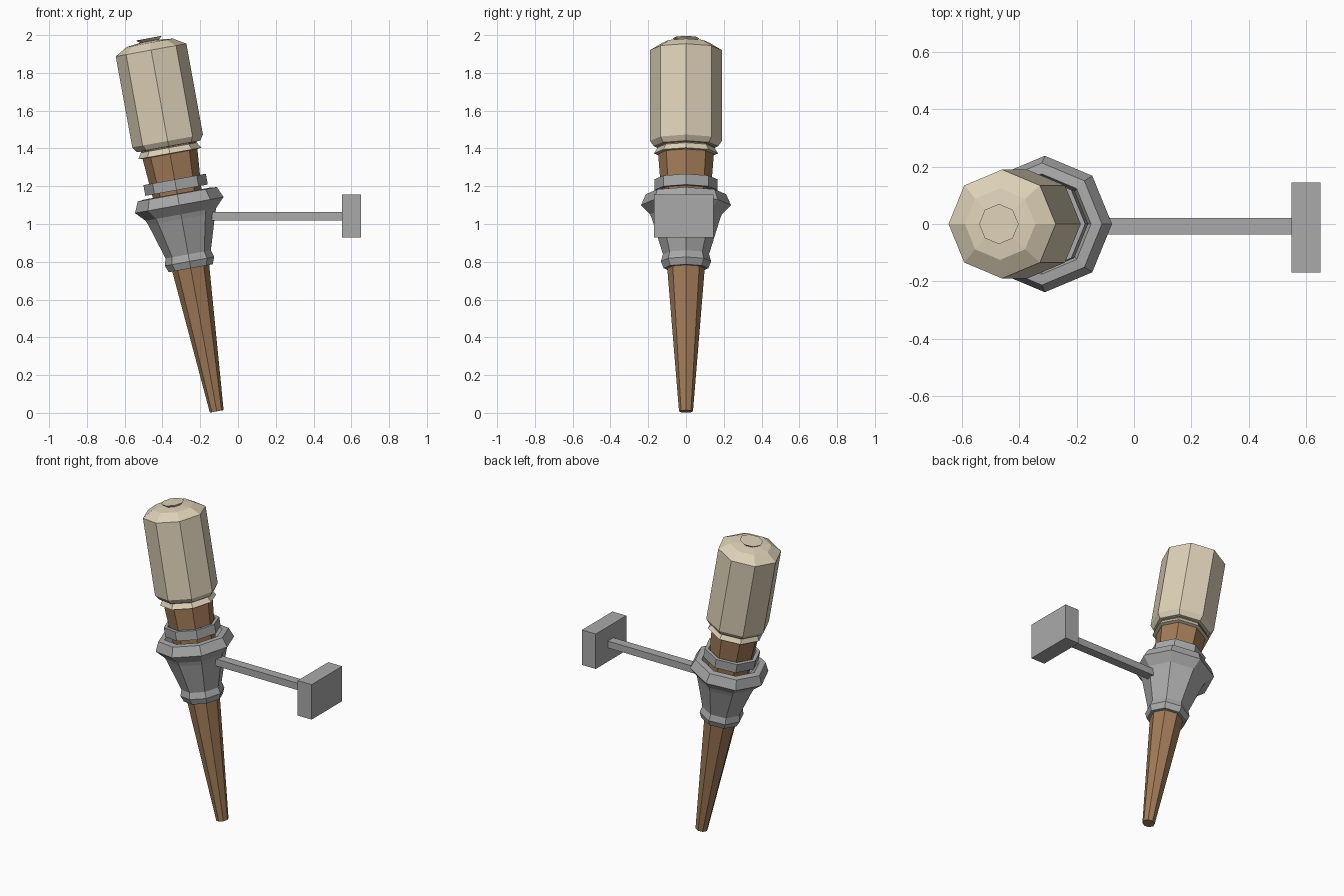
import bpy, bmesh
from math import sin, cos, pi, radians
from mathutils import Matrix

if "Cube" in bpy.data.objects:
    bpy.data.objects.remove(bpy.data.objects["Cube"])

SIDES = 8
TILT = Matrix.Translation((-0.1125, 0, 0.008)) @ Matrix.Rotation(radians(-10.3), 4, 'Y')


def material(name, rgb):
    m = bpy.data.materials.new(name)
    m.diffuse_color = (*rgb, 1)
    m.use_nodes = True
    m.node_tree.nodes["Principled BSDF"].inputs["Base Color"].default_value = m.diffuse_color
    return m


def finish(name, bm, mat):
    bmesh.ops.recalc_face_normals(bm, faces=bm.faces)
    me = bpy.data.meshes.new(name)
    bm.to_mesh(me)
    bm.free()
    if mat:
        me.materials.append(mat)
    ob = bpy.data.objects.new(name, me)
    bpy.context.collection.objects.link(ob)
    return ob


def lathe(name, profile, mat=None, closed=False):
    """Eight-sided turned part on the tilted axis; profile is (radius, height)."""
    bm = bmesh.new()
    rings = [[bm.verts.new((r * cos(2 * pi * i / SIDES), r * sin(2 * pi * i / SIDES), h))
              for i in range(SIDES)] for r, h in profile]
    pairs = list(zip(rings, rings[1:]))
    if closed:
        pairs.append((rings[-1], rings[0]))
    else:
        bm.faces.new(rings[0])
        bm.faces.new(rings[-1])
    for a, b in pairs:
        for i in range(SIDES):
            j = (i + 1) % SIDES
            bm.faces.new((a[i], a[j], b[j], b[i]))
    bm.transform(TILT)
    return finish(name, bm, mat)


def box(name, lo, hi, mat=None):
    bm = bmesh.new()
    bmesh.ops.create_cube(bm, size=1)
    for v in bm.verts:
        v.co = [(a + b) / 2 + c * (b - a) for a, b, c in zip(lo, hi, v.co)]
    return finish(name, bm, mat)


wood = material("wood", (0.36, 0.20, 0.10))
cloth = material("cloth", (0.73, 0.64, 0.48))
iron = material("iron", (0.40, 0.40, 0.40))

# tapered handle
lathe("handle", [(0.037, 0), (0.100, 0.78), (0.151, 1.43)], wood)

# wrapped head with flared skirt and small top button
lathe("head_wrap", [(0.148, 1.385), (0.170, 1.388), (0.146, 1.425), (0.170, 1.426),
                    (0.190, 1.455), (0.190, 1.944), (0.125, 1.983), (0.050, 1.992),
                    (0.070, 2.008)], cloth)

# iron cup with open rim
lathe("holder_cup", [(0.095, 0.77), (0.118, 0.77), (0.133, 0.807), (0.122, 0.845),
                     (0.180, 1.035), (0.190, 1.06), (0.238, 1.11), (0.213, 1.168),
                     (0.175, 1.172), (0.135, 1.10)], iron, closed=True)

# loose collar ring above the cup
lathe("collar_ring", [(0.145, 1.19), (0.168, 1.19), (0.168, 1.248), (0.145, 1.248)],
      iron, closed=True)

# wall bracket
box("bracket_arm", (-0.14, -0.037, 1.018), (0.56, 0.021, 1.063), iron)
box("wall_plate", (0.55, -0.17, 0.928), (0.65, 0.145, 1.156), iron)
